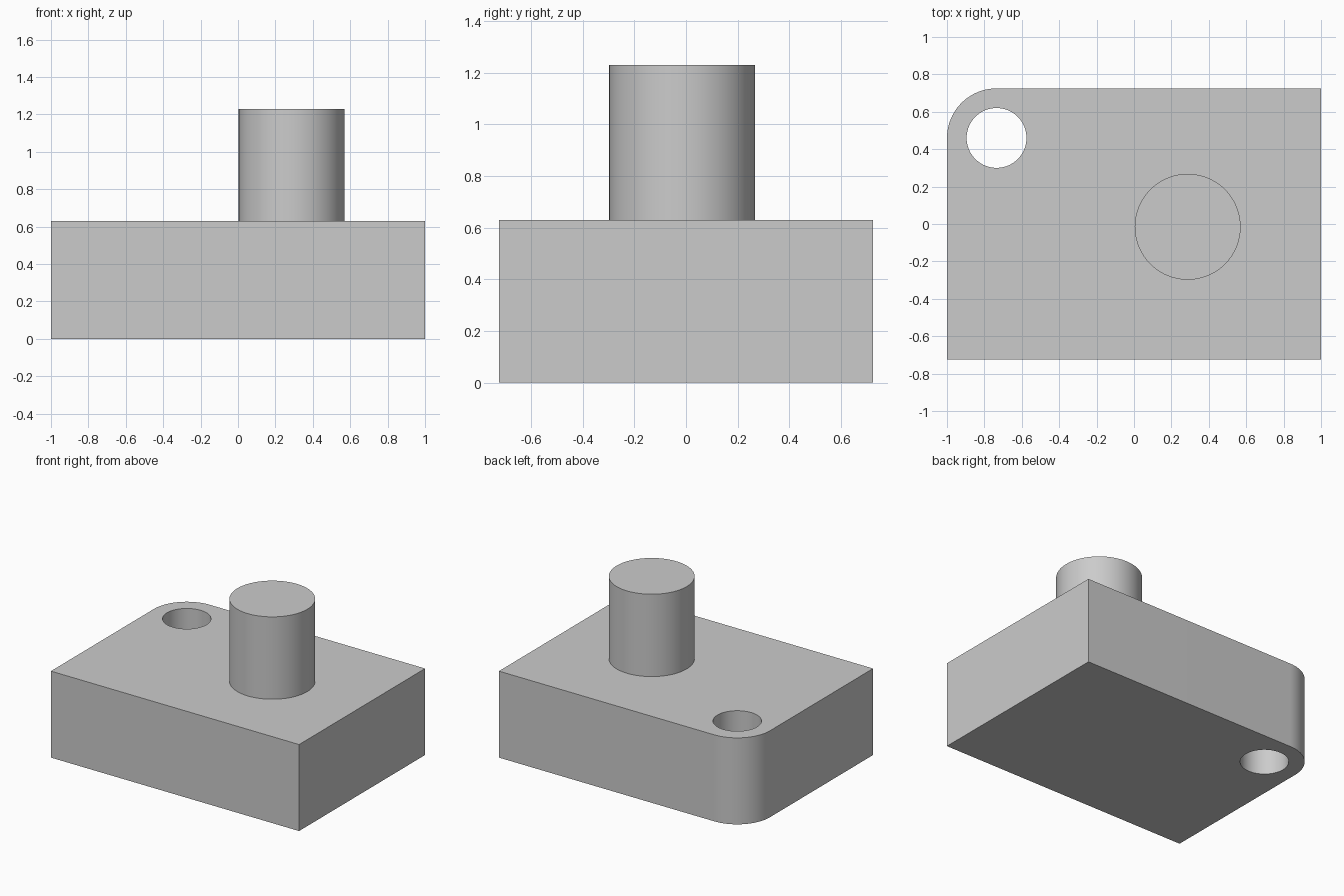
import bpy
import bmesh
from math import cos, sin, pi, radians
from mathutils import Matrix

HALF_X, HALF_Y, BLOCK_TOP, POST_TOP = 1.0, 0.725, 0.63, 1.23
CORNER_R, HOLE_R, POST_R = 0.265, 0.16, 0.283
HOLE_X, HOLE_Y = CORNER_R - HALF_X, HALF_Y - CORNER_R

cube = bpy.data.objects.get("Cube")
if cube:
    bpy.data.objects.remove(cube, do_unlink=True)

grey = bpy.data.materials.new("plain grey")
grey.use_nodes = True
grey.diffuse_color = (0.6, 0.6, 0.6, 1)
grey.node_tree.nodes["Principled BSDF"].inputs["Base Color"].default_value = grey.diffuse_color


def add_object(name, bm):
    bmesh.ops.recalc_face_normals(bm, faces=bm.faces)
    mesh = bpy.data.meshes.new(name)
    bm.to_mesh(mesh)
    bm.free()
    mesh.materials.append(grey)
    obj = bpy.data.objects.new(name, mesh)
    bpy.context.collection.objects.link(obj)
    return obj


def add_cylinder(name, x, y, radius, bottom, top):
    bm = bmesh.new()
    bmesh.ops.create_cone(bm, cap_ends=True, segments=96, radius1=radius, radius2=radius,
                          depth=top - bottom,
                          matrix=Matrix.Translation((x, y, (bottom + top) / 2)))
    return add_object(name, bm)


def activate(obj):
    bpy.ops.object.select_all(action='DESELECT')
    obj.select_set(True)
    bpy.context.view_layer.objects.active = obj


# Block: rectangular outline with one rounded corner, extruded upward
outline = [(-HALF_X, -HALF_Y), (HALF_X, -HALF_Y), (HALF_X, HALF_Y)]
steps = 24
for i in range(steps + 1):
    a = pi / 2 * (1 + i / steps)
    outline.append((HOLE_X + CORNER_R * cos(a), HOLE_Y + CORNER_R * sin(a)))
bm = bmesh.new()
base = bm.faces.new([bm.verts.new((x, y, 0)) for x, y in outline])
ext = bmesh.ops.extrude_face_region(bm, geom=[base], use_keep_orig=True)
top_verts = [g for g in ext["geom"] if isinstance(g, bmesh.types.BMVert)]
bmesh.ops.translate(bm, verts=top_verts, vec=(0, 0, BLOCK_TOP))
block = add_object("block", bm)

# Through hole, concentric with the rounded corner
cutter = add_cylinder("hole_cutter", HOLE_X, HOLE_Y, HOLE_R, -0.1, BLOCK_TOP + 0.1)
cutter.hide_render = True
cut = block.modifiers.new("hole", 'BOOLEAN')
cut.operation = 'DIFFERENCE'
cut.solver = 'EXACT'
cut.object = cutter
activate(block)
bpy.ops.object.modifier_apply(modifier=cut.name)
bpy.data.objects.remove(cutter, do_unlink=True)

# Round post standing on the block
post = add_cylinder("post", 0.287, -0.015, POST_R, BLOCK_TOP, POST_TOP)

for part in (block, post):
    activate(part)
    bpy.ops.object.shade_smooth_by_angle(angle=radians(30))
